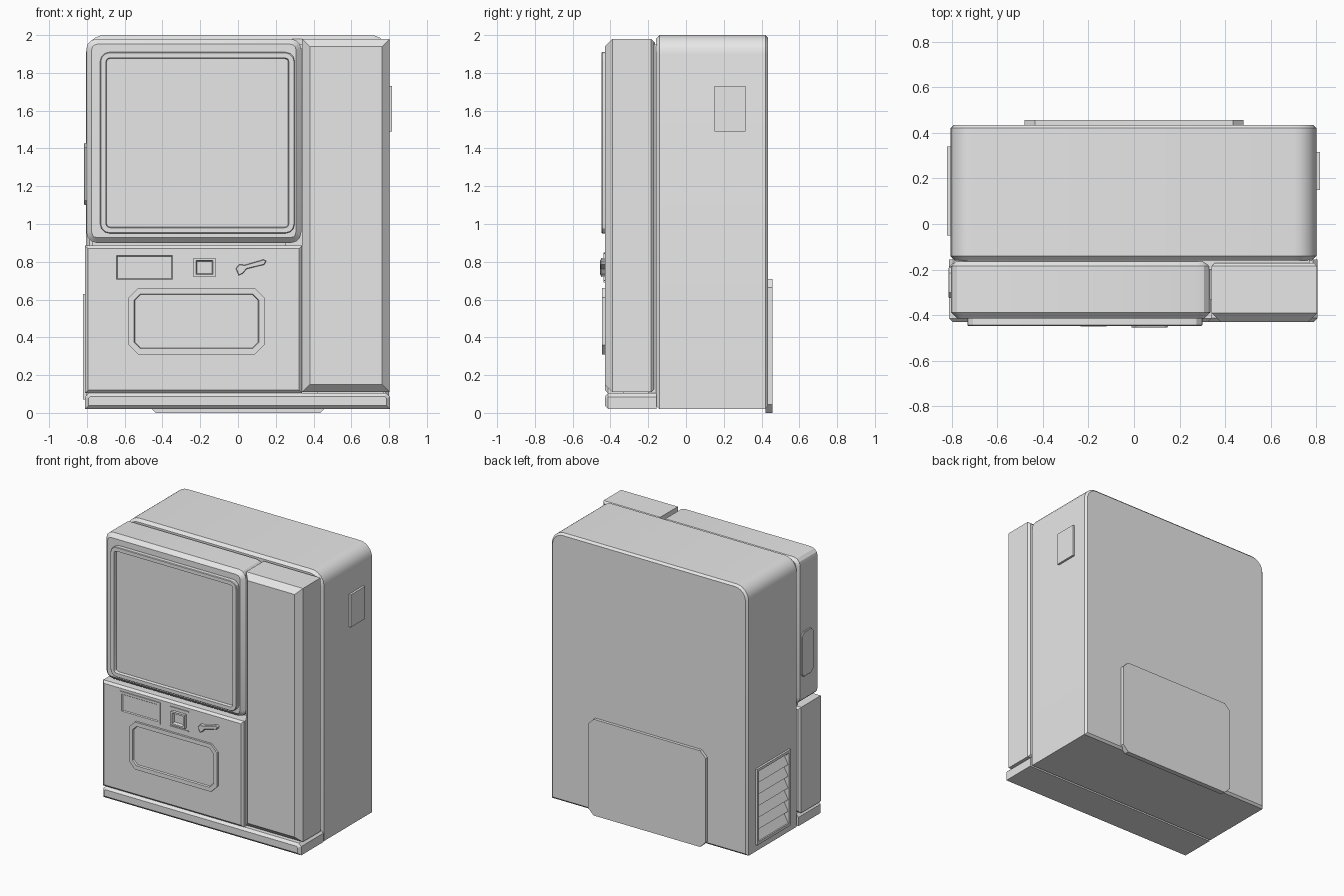
import bpy, bmesh, math
from mathutils import Matrix, Vector

if "Cube" in bpy.data.objects:
    bpy.data.objects.remove(bpy.data.objects["Cube"], do_unlink=True)

grey = bpy.data.materials.new("plain grey")
grey.use_nodes = True
grey.diffuse_color = (0.8, 0.8, 0.8, 1)
grey.node_tree.nodes["Principled BSDF"].inputs["Base Color"].default_value = (0.8, 0.8, 0.8, 1)

# Across direction and outward normal of each side; "up" is always z
SIDES = {"front": ((1, 0, 0), (0, -1, 0)), "back": ((-1, 0, 0), (0, 1, 0)),
         "right": ((0, 1, 0), (1, 0, 0)), "left": ((0, -1, 0), (-1, 0, 0))}


def rounded(u0, u1, v0, v1, r_top=0, r_low=None, seg=1):
    """Counter-clockwise rectangle with cut or rounded corners."""
    r_low = r_top if r_low is None else r_low
    points = []
    corners = [(u1, v1, -1, -1, r_top), (u0, v1, 1, -1, r_top),
               (u0, v0, 1, 1, r_low), (u1, v0, -1, 1, r_low)]
    for i, (u, v, su, sv, r) in enumerate(corners):
        if r == 0:
            points.append((u, v))
            continue
        for k in range(seg + 1):
            a = math.pi / 2 * (i + k / seg)
            points.append((u + su * r + r * math.cos(a), v + sv * r + r * math.sin(a)))
    return points


def panel(name, side, points, base, out, bevel=0, back_bevel=0, rim=0, sink=0, slope=0):
    """Outline extruded from base to out along the side's normal, with an optional sunk centre."""
    across, normal = map(Vector, SIDES[side])
    bm = bmesh.new()
    cap = bm.faces.new([bm.verts.new((u, v, base)) for u, v in points])
    bm.normal_update()
    top = bmesh.ops.extrude_face_region(bm, geom=[cap])["geom"]
    bmesh.ops.translate(bm, verts=[g for g in top if isinstance(g, bmesh.types.BMVert)],
                        vec=(0, 0, out - base))
    bmesh.ops.recalc_face_normals(bm, faces=bm.faces)
    for level, width in ((out, bevel), (base, back_bevel)):
        if width:
            edges = [e for e in bm.edges if all(abs(v.co.z - level) < 1e-5 for v in e.verts)]
            bmesh.ops.bevel(bm, geom=edges, offset=width, segments=1, affect='EDGES',
                            clamp_overlap=True)
    if rim:
        bm.normal_update()
        face = max(bm.faces, key=lambda f: (round(f.calc_center_median().z, 4), f.calc_area()))
        bmesh.ops.inset_region(bm, faces=[face], thickness=rim, use_even_offset=True)
        bmesh.ops.inset_region(bm, faces=[face], thickness=max(slope, 0.001), use_even_offset=True)
        for v in face.verts:
            v.co.z -= sink
    frame = Matrix((across, (0, 0, 1), normal)).transposed().to_4x4()
    bm.transform(frame)
    mesh = bpy.data.meshes.new(name)
    bm.to_mesh(mesh)
    bm.free()
    mesh.materials.append(grey)
    obj = bpy.data.objects.new(name, mesh)
    bpy.context.collection.objects.link(obj)
    return obj


def smooth(obj):
    bpy.ops.object.select_all(action='DESELECT')
    obj.select_set(True)
    bpy.context.view_layer.objects.active = obj
    bpy.ops.object.shade_smooth_by_angle(angle=math.radians(25))


# Cabinet body with a recess for the vent
body = panel("cabinet_body", "back", rounded(-0.8, 0.805, 0.02, 2.0, 0.1, 0, 6),
             -0.16, 0.435, 0.015, 0.02)
cutter = panel("vent_cutter", "left", rounded(-0.32, 0.03, 0.09, 0.61, 0.02), 0.765, 0.9)
cut = body.modifiers.new("vent_recess", 'BOOLEAN')
cut.operation, cut.object, cut.solver = 'DIFFERENCE', cutter, 'EXACT'
bpy.context.view_layer.objects.active = body
bpy.ops.object.modifier_apply(modifier=cut.name)
bpy.data.objects.remove(cutter, do_unlink=True)
smooth(body)

# Filler inside the groove between cabinet and doors
panel("groove_filler", "front", rounded(-0.77, 0.77, 0.05, 1.95), 0.14, 0.2)
panel("seam_filler", "front", rounded(0.25, 0.42, 0.08, 1.93), 0.18, 0.33)

# Plinth under the doors
panel("plinth", "front", rounded(-0.81, 0.805, 0.02, 0.105, 0.02, 0), 0.155, 0.43, 0.018)

# Tall column beside the doors
panel("side_column", "front", rounded(0.34, 0.803, 0.11, 1.98), 0.17, 0.43, 0.04, 0.015)

# Upper door with its framed window
smooth(panel("upper_door", "front", rounded(-0.803, 0.335, 0.9, 1.98, 0.055, seg=3),
             0.165, 0.415, 0.028, 0.02))
smooth(panel("window_frame", "front", rounded(-0.73, 0.3, 0.95, 1.91, 0.05, seg=3),
             0.4, 0.447, 0.004, rim=0.026, sink=0.022, slope=0.004))

# Lower door with pickup flap
panel("lower_door", "front", rounded(-0.81, 0.34, 0.105, 0.885), 0.17, 0.43, 0.016, 0.016)
panel("pickup_flap", "front", rounded(-0.58, 0.14, 0.31, 0.66, 0.05),
      0.41, 0.445, rim=0.03, sink=0.012, slope=0.004)

# Controls on the lower door
panel("display_panel", "front", rounded(-0.66, -0.33, 0.69, 0.85),
      0.41, 0.437, rim=0.017, sink=0.014, slope=0.01)
panel("coin_box", "front", rounded(-0.235, -0.12, 0.72, 0.82),
      0.41, 0.45, rim=0.012, sink=0.022, slope=0.006)
for label, z in (("upper", 0.84), ("lower", 0.697)):
    panel("coin_box_%s_lip" % label, "front", rounded(-0.25, -0.1, z, z + 0.006), 0.41, 0.436)
lever = [(-0.012, 0.765), (0.004, 0.728), (0.026, 0.738), (0.045, 0.762), (0.14, 0.785),
         (0.15, 0.805), (0.135, 0.812), (0.036, 0.783), (0.008, 0.787)]
panel("return_lever", "front", lever, 0.41, 0.454, 0.003)

# Plates on the sides and the back
panel("right_plate", "right", rounded(0.15, 0.315, 1.49, 1.73), 0.79, 0.816)
panel("door_side_plate", "left", rounded(0.19, 0.325, 1.1, 1.43, 0.025), 0.79, 0.814, 0.004)
panel("back_plate", "back", rounded(-0.48, 0.48, 0.0, 0.71, 0.045), 0.42, 0.457)

# Vent: four-bar frame and slanted slats
for name, box in (("vent_front_bar", (0.03, 0.05, 0.07, 0.63)),
                  ("vent_rear_bar", (-0.34, -0.32, 0.07, 0.63)),
                  ("vent_lower_bar", (-0.32, 0.03, 0.07, 0.09)),
                  ("vent_upper_bar", (-0.32, 0.03, 0.61, 0.63))):
    panel(name, "left", rounded(*box), 0.79, 0.82)
for i in range(6):
    z = 0.13 + i * 0.086
    slat = panel("vent_slat_%d" % (i + 1), "left", rounded(-0.32, 0.03, -0.045, 0.045),
                 -0.004, 0.004)
    slat.rotation_euler.y = math.radians(28)
    slat.location = (-0.788, 0, z)
